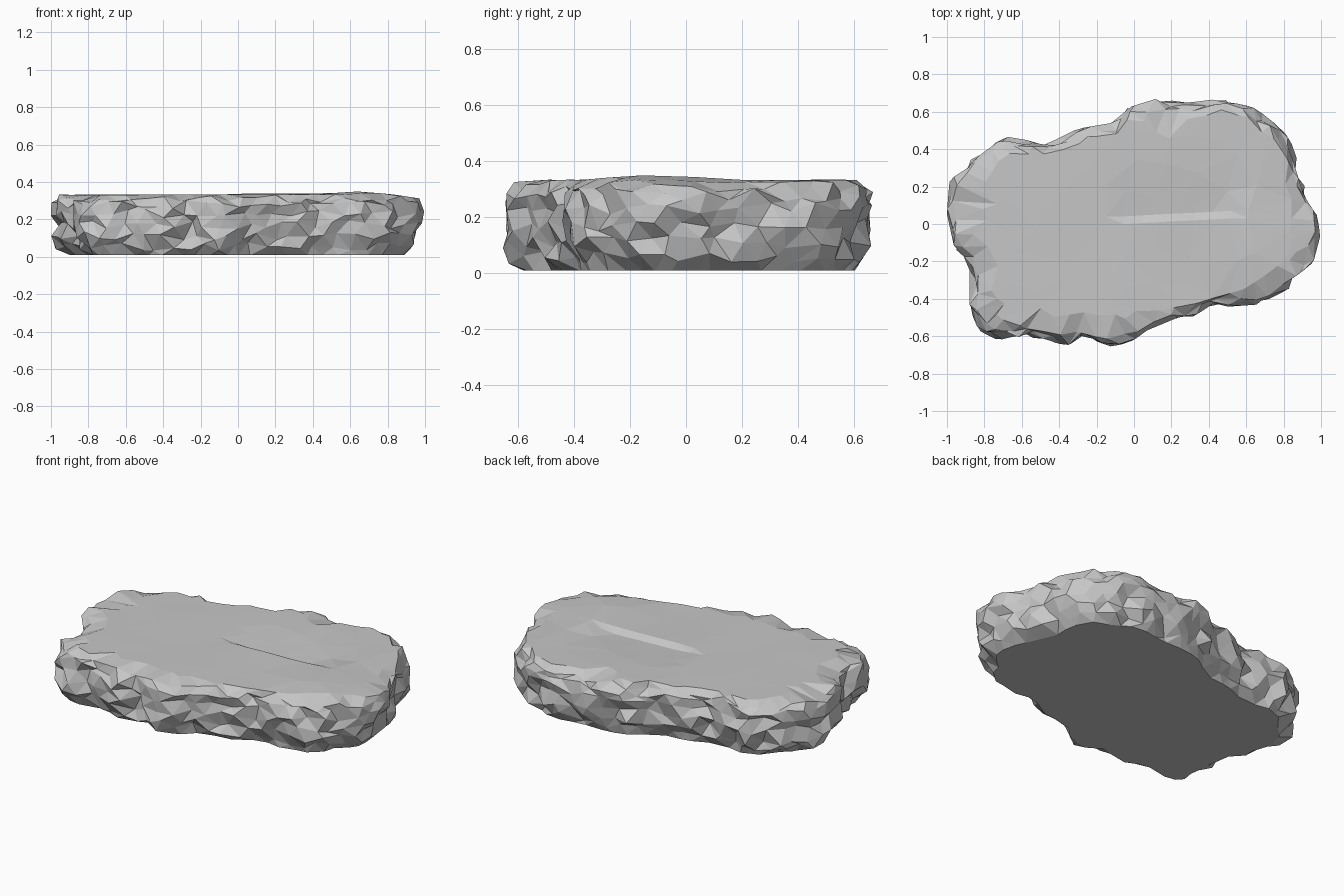
import bpy, bmesh, random
from mathutils import Vector, noise
from mathutils.geometry import delaunay_2d_cdt

random.seed(11)
if "Cube" in bpy.data.objects:
    bpy.data.objects.remove(bpy.data.objects["Cube"], do_unlink=True)

# Plan outline of the slab, counter-clockwise
OUTLINE = [Vector(p) for p in (
    (1, -.05), (.97, .08), (.89, .25), (.86, .4), (.8, .5), (.65, .62), (.46, .67),
    (.3, .65), (.12, .67), (-.04, .62), (-.12, .54), (-.3, .51), (-.46, .43),
    (-.7, .47), (-.8, .38), (-.9, .33), (-.99, .22), (-1, .05), (-.96, -.13),
    (-.88, -.2), (-.88, -.48), (-.82, -.58), (-.73, -.62), (-.58, -.6),
    (-.36, -.65), (-.25, -.61), (-.11, -.66), (0, -.62), (.11, -.54),
    (.29, -.51), (.39, -.45), (.67, -.43), (.84, -.34), (.96, -.2))]

# Layers of the broken edge: height, inset, sideways roughness
LAYERS = [(.008, .075, .015), (.055, .045, .03), (.11, .022, .035), (.17, .01, .035),
          (.23, .006, .035), (.28, .014, .03), (.312, .036, .02), (.33, .07, .025)]
TOP = len(LAYERS) - 1
COLUMNS = 60

# Chipped places on the rim: centre, radius, extra inset
CHIPS = [((-.95, .1), .35, .2), ((-.88, -.45), .25, .13), ((-.4, -.62), .2, .12),
         ((-.1, -.65), .2, .14), ((.15, .65), .15, .13), ((.95, 0), .3, .1),
         ((.8, -.36), .2, .08)]


def wobble(size):
    return random.uniform(-size, size)


def along(t):
    """Point on the outline at fraction t of its length."""
    pairs = list(zip(OUTLINE, OUTLINE[1:] + OUTLINE[:1]))
    left = (t % 1) * sum((b - a).length for a, b in pairs)
    for a, b in pairs:
        step = (b - a).length
        if left <= step:
            return a.lerp(b, left / step)
        left -= step
    return OUTLINE[0].copy()


def inward(t):
    d = (along(t + .025) - along(t - .025)).normalized()
    return Vector((-d.y, d.x))


def lip_line(x):
    return .01 + .05 * x


def top_height(x, y):
    """Nearly level top with a low lip across it and a bump at one end."""
    z = .332 + .003 * noise.noise(Vector((x * 3, y * 3, 0)))
    s = y - lip_line(x)
    fade = min(1, max(0, (.38 - abs(x - .23)) * 6))
    if s < 0:
        z += .005 * fade * max(0, 1 + s / .4)
    else:
        z -= .019 * fade * max(0, 1 - s / .35)
    bump = Vector((x - .66, y + .1)).length
    z += .022 * max(0, 1 - bump / .3)
    return z - .08 * max(0, x - .72)


def wear(k, p):
    """Extra inset of the chipped rim, and of the base at the narrow ends."""
    if k == 0:
        return .035 if abs(p.x) > .85 else 0
    if k < TOP:
        return 0
    return max(depth * max(0, 1 - (p - Vector(c)).length / r) ** .5 * random.uniform(.5, 1.2)
               for c, r, depth in CHIPS)


def make_slab():
    bm = bmesh.new()
    rings = []
    for k, (height, inset, rough) in enumerate(LAYERS):
        ring = []
        for i in range(COLUMNS):
            t = (i + .5 * (k % 2) + wobble(.25)) / COLUMNS
            p = along(t)
            depth = inset + wobble(rough) + wear(k, p)
            p = p + inward(t) * max(depth, 0)
            z = height + (wobble(.024) if 0 < k < TOP else 0)
            if k == TOP:
                z = top_height(p.x, p.y)
            ring.append(bm.verts.new((p.x, p.y, min(z, top_height(p.x, p.y)))))
        rings.append(ring)

    # Faceted side wall
    for k in range(TOP):
        low, high = rings[k], rings[k + 1]
        for i in range(COLUMNS):
            j = (i + 1) % COLUMNS
            if k % 2 == 0:
                tris = ((low[i], low[j], high[i]), (low[j], high[j], high[i]))
            else:
                tris = ((low[i], high[j], high[i]), (low[i], low[j], high[j]))
            for tri in tris:
                bm.faces.new(tri)

    # Flat underside
    bm.faces.new(list(reversed(rings[0])))

    # Top surface: rim loop, scattered points and both edges of the lip
    pts = [v.co.xy for v in rings[-1]]
    for gx in range(-5, 6):
        for gy in range(-3, 4):
            x, y = gx * .17 + wobble(.06), gy * .16 + wobble(.05)
            if abs(y - .02) > .07 or not -.2 < x < .66:
                pts.append(Vector((x, y)))
    for n in range(9):
        x = -.15 + n * .095
        y = lip_line(x) + wobble(.004)
        pts += [Vector((x, y + .035)), Vector((x, y - .006))]
    rim = [(i, (i + 1) % COLUMNS) for i in range(COLUMNS)]
    co, _, tris, *_ = delaunay_2d_cdt(pts, rim, [], 1, 1e-5)
    cap = [bm.verts.new((p.x, p.y, top_height(p.x, p.y))) for p in co]
    for tri in tris:
        bm.faces.new([cap[i] for i in tri])
    bmesh.ops.delete(bm, geom=[v for v in cap if not v.link_faces], context='VERTS')
    bmesh.ops.remove_doubles(bm, verts=bm.verts, dist=.0005)
    bmesh.ops.recalc_face_normals(bm, faces=bm.faces)

    mesh = bpy.data.meshes.new("rock_slab")
    bm.to_mesh(mesh)
    bm.free()
    return mesh


# Stone material
stone = bpy.data.materials.new("grey stone")
stone.use_nodes = True
grey = (.57, .57, .57, 1)
stone.diffuse_color = grey
stone.node_tree.nodes["Principled BSDF"].inputs["Base Color"].default_value = grey

slab = bpy.data.objects.new("rock_slab", make_slab())
slab.data.materials.append(stone)
bpy.context.collection.objects.link(slab)
